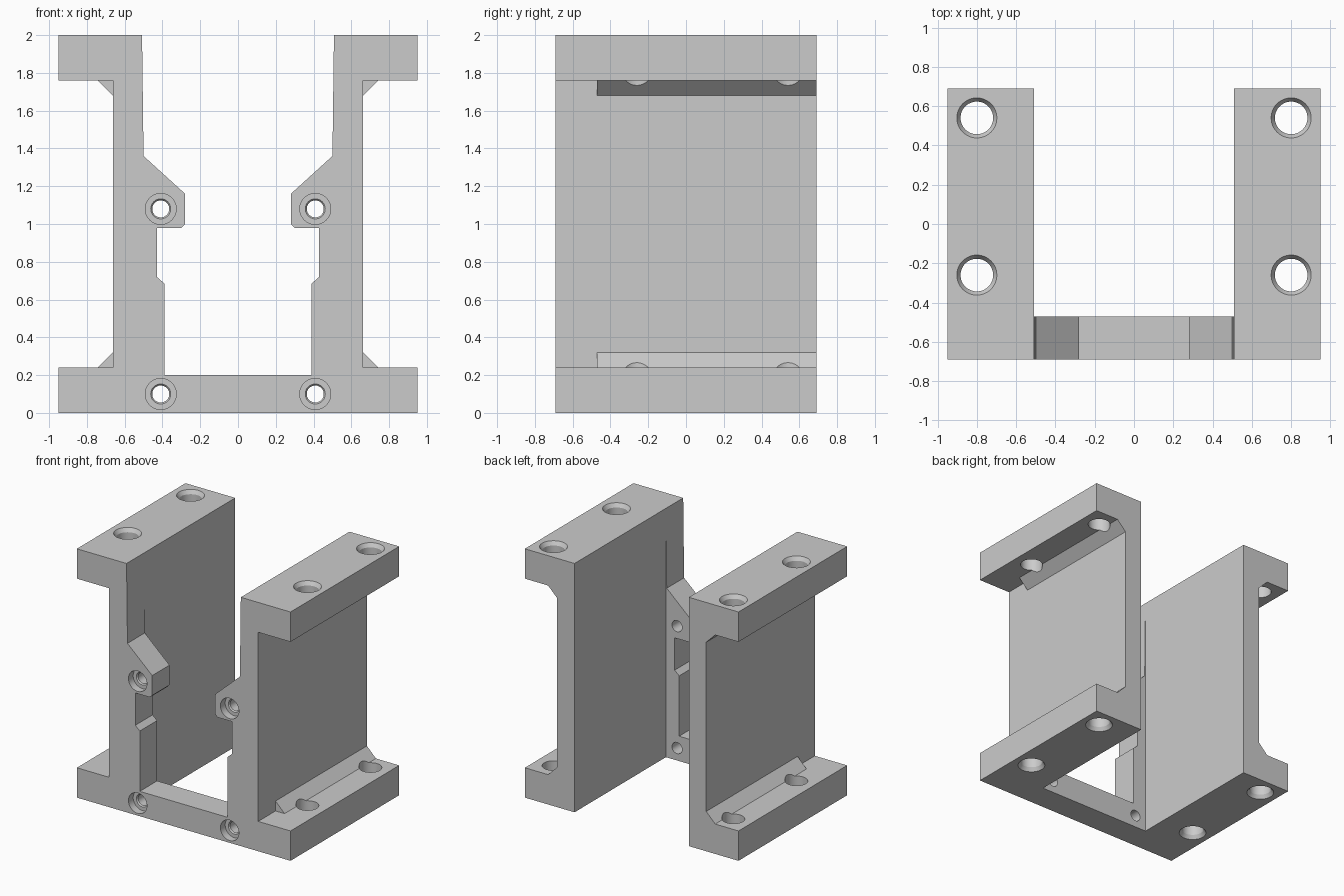
import bpy
import bmesh
import math
from mathutils import Matrix, Vector

cube = bpy.data.objects.get("Cube")
if cube:
    bpy.data.objects.remove(cube, do_unlink=True)

FRONT, BACK, PLATE_BACK = -0.69, 0.69, -0.47
HEIGHT, FLANGE = 2.0, 0.24
OUTER, WEB, INNER = 0.95, 0.663, 0.508

grey = bpy.data.materials.new("plain grey")
grey.use_nodes = True
grey.diffuse_color = (0.6, 0.6, 0.6, 1)
grey.node_tree.nodes["Principled BSDF"].inputs["Base Color"].default_value = grey.diffuse_color


def finish(name, bm):
    bmesh.ops.recalc_face_normals(bm, faces=bm.faces)
    mesh = bpy.data.meshes.new(name)
    bm.to_mesh(mesh)
    bm.free()
    mesh.materials.append(grey)
    obj = bpy.data.objects.new(name, mesh)
    bpy.context.collection.objects.link(obj)
    return obj


def extrude_xz(name, outline, y0, y1):
    """Extrude a closed (x, z) outline from y0 to y1."""
    bm = bmesh.new()
    face = bm.faces.new([bm.verts.new((x, y0, z)) for x, z in outline])
    new = bmesh.ops.extrude_face_region(bm, geom=[face])["geom"]
    bmesh.ops.translate(bm, vec=(0, y1 - y0, 0),
                        verts=[v for v in new if isinstance(v, bmesh.types.BMVert)])
    return finish(name, bm)


def drill(name, steps, start, direction, sides=48):
    """Turned cutter: steps are (radius, depth) along the drilling direction."""
    bm = bmesh.new()
    rings = []
    for r, d in steps:
        rings.append([bm.verts.new((r * math.cos(math.tau * i / sides),
                                    r * math.sin(math.tau * i / sides), d))
                      for i in range(sides)])
    for a, b in zip(rings, rings[1:]):
        for i in range(sides):
            j = (i + 1) % sides
            bm.faces.new((a[i], a[j], b[j], b[i]))
    bm.faces.new(rings[0])
    bm.faces.new(rings[-1])
    turn = Vector((0, 0, 1)).rotation_difference(Vector(direction)).to_matrix().to_4x4()
    bm.transform(Matrix.Translation(start) @ turn)
    return finish(name, bm)


def combine(target, tool, operation):
    """Apply a boolean and discard the tool."""
    mod = target.modifiers.new(operation.title(), 'BOOLEAN')
    mod.operation, mod.solver, mod.object = operation, 'EXACT', tool
    bpy.context.view_layer.objects.active = target
    bpy.ops.object.modifier_apply(modifier=mod.name)
    bpy.data.objects.remove(tool, do_unlink=True)


# Outer edge shared by the front plate and the side channels, bottom to top
channel_edge = [(OUTER, 0), (OUTER, FLANGE), (WEB, FLANGE),
                (WEB, HEIGHT - FLANGE), (OUTER, HEIGHT - FLANGE), (OUTER, HEIGHT)]

# Front plate with its stepped opening
opening = [(INNER, HEIGHT), (0.5, 1.36), (0.28, 1.16), (0.28, 1.0), (0.3, 0.98),
           (0.43, 0.98), (0.43, 0.72), (0.39, 0.685), (0.39, 0.2)]
half = channel_edge + opening
frame = extrude_xz("mounting_frame", half + [(-x, z) for x, z in reversed(half)],
                   FRONT, PLATE_BACK)

for s in (1, -1):
    # Side channel behind the plate
    outline = [(s * x, z) for x, z in channel_edge + [(INNER, HEIGHT), (INNER, 0)]]
    combine(frame, extrude_xz("side_channel", outline, PLATE_BACK, BACK), 'UNION')

    for face_z, up in ((0, 1), (HEIGHT, -1)):
        # Fillet wedge between web and flange
        root = face_z + up * FLANGE
        wedge = [(s * (WEB - 0.04), root - up * 0.04), (s * (WEB + 0.08), root - up * 0.04),
                 (s * (WEB + 0.08), root), (s * WEB, root + up * 0.08),
                 (s * (WEB - 0.04), root + up * 0.08)]
        combine(frame, extrude_xz("fillet_wedge", wedge, PLATE_BACK, BACK), 'UNION')

        # Countersunk flange holes
        for y in (0.54, -0.26):
            combine(frame, drill("flange_drill",
                                 [(0.102, -0.02), (0.102, 0), (0.083, 0.03), (0.083, 0.36)],
                                 (s * 0.8, y, face_z), (0, 0, up)), 'DIFFERENCE')

    # Counterbored screw holes in the plate
    for z in (0.1, 1.08):
        combine(frame, drill("plate_drill",
                             [(0.082, -0.02), (0.082, 0.06), (0.053, 0.06),
                              (0.045, 0.07), (0.045, 0.26)],
                             (s * 0.409, FRONT, z), (0, 1, 0)), 'DIFFERENCE')

bpy.ops.object.select_all(action='DESELECT')
frame.select_set(True)
bpy.context.view_layer.objects.active = frame
bpy.ops.object.shade_smooth_by_angle(angle=math.radians(25))
